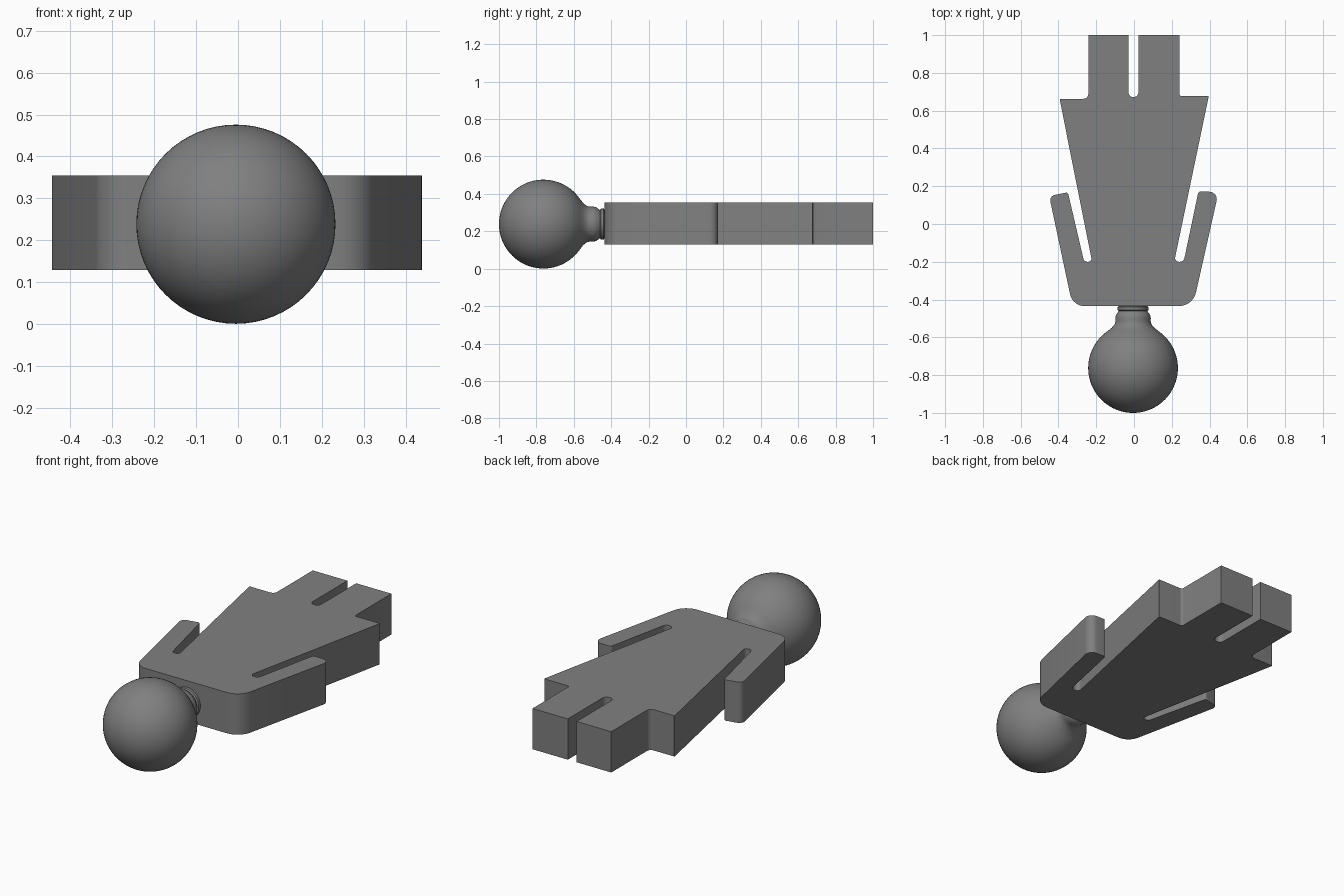
import bpy, bmesh, math
from mathutils import Vector

if "Cube" in bpy.data.objects:
    bpy.data.objects.remove(bpy.data.objects["Cube"])

grey = bpy.data.materials.new("plain_grey")
grey.diffuse_color = (0.216, 0.216, 0.216, 1)
grey.use_nodes = True
grey.node_tree.nodes["Principled BSDF"].inputs["Base Color"].default_value = grey.diffuse_color


def finish(name, bm):
    bmesh.ops.recalc_face_normals(bm, faces=bm.faces[:])
    mesh = bpy.data.meshes.new(name)
    bm.to_mesh(mesh)
    bm.free()
    obj = bpy.data.objects.new(name, mesh)
    bpy.context.collection.objects.link(obj)
    mesh.materials.append(grey)
    bpy.ops.object.select_all(action='DESELECT')
    obj.select_set(True)
    bpy.context.view_layer.objects.active = obj
    bpy.ops.object.shade_smooth_by_angle(angle=math.radians(30))
    return obj


def rounded(points, steps=8):
    """Turn (x, y, radius) corners into an outline with arc fillets."""
    out = []
    for i, (x, y, r) in enumerate(points):
        p = Vector((x, y))
        if r == 0:
            out.append(p)
            continue
        a = Vector(points[i - 1][:2]) - p
        b = Vector(points[(i + 1) % len(points)][:2]) - p
        half = a.angle(b) / 2
        t = min(r / math.tan(half), 0.49 * a.length, 0.49 * b.length)
        r = t * math.tan(half)
        a.normalize()
        b.normalize()
        centre = p + (a + b).normalized() * (r / math.sin(half))
        u, v = p + a * t - centre, p + b * t - centre
        sweep = u.angle(v)
        for k in range(steps + 1):
            s = k / steps
            out.append(centre + (u * math.sin((1 - s) * sweep) + v * math.sin(s * sweep)) / math.sin(sweep))
    return out


# Body, arms, skirt and legs: one slab cut from a rounded outline
outline = [
    (-0.325, -0.435, 0.08),                                               # left shoulder
    (-0.449, 0.148, 0.03), (-0.35, 0.168, 0.012),                         # left hand
    (-0.264, -0.200, 0.022), (-0.222, -0.200, 0.022),                     # left arm slot
    (-0.394, 0.663, 0.004), (-0.242, 0.663, 0.025),                       # left hem
    (-0.242, 1.0, 0), (-0.03, 1.0, 0),                                    # left foot
    (-0.03, 0.672, 0.027), (0.024, 0.672, 0.027),                         # gap between legs
    (0.024, 1.0, 0), (0.24, 1.0, 0),                                      # right foot
    (0.24, 0.678, 0.012), (0.396, 0.678, 0.004),                          # right hem
    (0.213, -0.200, 0.025), (0.263, -0.200, 0.025),                       # right arm slot
    (0.341, 0.172, 0.014), (0.448, 0.170, 0.04),                          # right hand
    (0.312, -0.435, 0.095),                                               # right shoulder
]
bm = bmesh.new()
base = bm.faces.new([bm.verts.new((p.x, p.y, 0.129)) for p in rounded(outline)])
grown = bmesh.ops.extrude_face_region(bm, geom=[base])
top = [g for g in grown["geom"] if isinstance(g, bmesh.types.BMVert)]
bmesh.ops.translate(bm, verts=top, vec=(0, 0, 0.226))
finish("body", bm)

# Head and flared neck: one profile turned about the y axis
R, CY, CX, CZ = 0.2375, -0.7625, -0.005, 0.2385
end = math.pi - math.asin(0.135 / R)
profile = [(R * math.sin(end * k / 32), CY - R * math.cos(end * k / 32)) for k in range(33)]
profile += [(0.113, -0.550), (0.098, -0.532), (0.093, -0.515), (0.094, -0.498),
            (0.090, -0.480), (0.080, -0.467), (0.076, -0.460), (0.083, -0.455),
            (0.083, -0.440), (0.076, -0.436), (0.076, -0.40), (0, -0.40)]
bm = bmesh.new()
verts = [bm.verts.new((CX + r, y, CZ)) for r, y in profile]
edges = [bm.edges.new(pair) for pair in zip(verts, verts[1:])]
bmesh.ops.spin(bm, geom=verts + edges, cent=(CX, 0, CZ), axis=(0, 1, 0),
               angle=2 * math.pi, steps=64)
bmesh.ops.remove_doubles(bm, verts=bm.verts[:], dist=0.0005)
finish("head_and_neck", bm)
